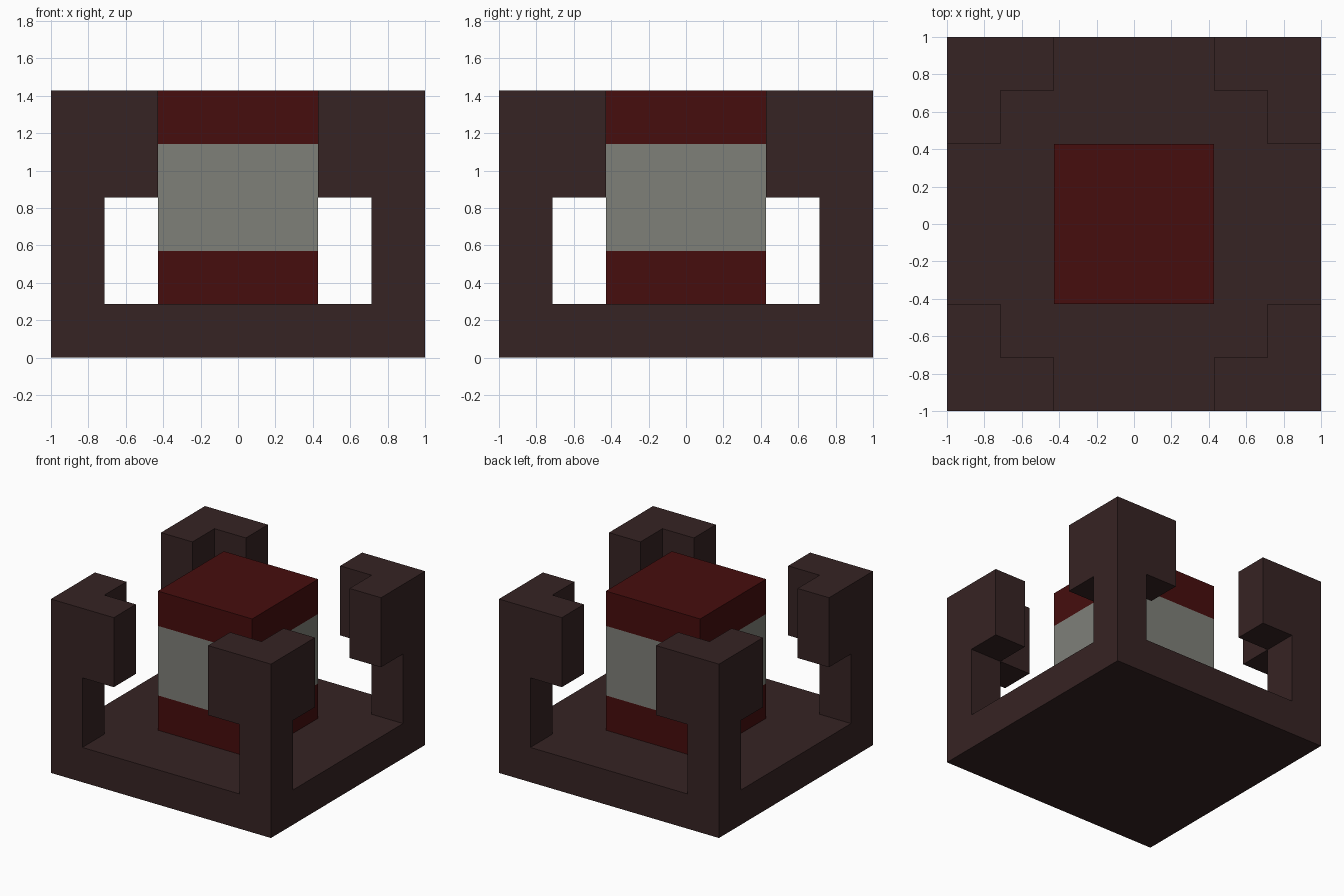
import bpy, bmesh
from mathutils import Vector

if "Cube" in bpy.data.objects:
    bpy.data.objects.remove(bpy.data.objects["Cube"], do_unlink=True)

U = 2 / 7  # one block; the model is 7 x 7 x 5 blocks


def material(name, rgb):
    m = bpy.data.materials.new(name)
    m.use_nodes = True
    m.diffuse_color = (*rgb, 1)
    m.node_tree.nodes["Principled BSDF"].inputs["Base Color"].default_value = (*rgb, 1)
    return m


BROWN = material("dark brown", (0.037, 0.017, 0.017))
RED = material("dark red", (0.061, 0.004, 0.004))
GREY = material("warm grey", (0.212, 0.216, 0.191))


def finish(bm, name, mats):
    mesh = bpy.data.meshes.new(name)
    bm.to_mesh(mesh)
    bm.free()
    for m in mats:
        mesh.materials.append(m)
    obj = bpy.data.objects.new(name, mesh)
    bpy.context.collection.objects.link(obj)
    return obj


def filled(x, y, z):
    """Blocks of the frame: floor slab, corner posts and their L-shaped caps."""
    a, b = abs(x), abs(y)
    if max(a, b) > 3 or not 0 <= z <= 4:
        return False
    if z == 0:
        return True
    post = a == 3 and b == 3
    cap = z >= 3 and max(a, b) == 3 and min(a, b) >= 2
    return post or cap


# Frame: keep only the outer skin of the blocks, then merge flat areas
bm = bmesh.new()
axes = [Vector((1, 0, 0)), Vector((0, 1, 0)), Vector((0, 0, 1))]
for x in range(-3, 4):
    for y in range(-3, 4):
        for z in range(5):
            if not filled(x, y, z):
                continue
            centre = Vector((x, y, z + 0.5))
            for i, axis in enumerate(axes):
                u, v = axes[(i + 1) % 3] / 2, axes[(i + 2) % 3] / 2
                for s in (1, -1):
                    n = axis * s
                    if filled(x + int(n.x), y + int(n.y), z + int(n.z)):
                        continue
                    c = centre + n / 2
                    ring = [c - u - v, c + u - v, c + u + v, c - u + v][::s]
                    bm.faces.new([bm.verts.new(p * U) for p in ring])
bmesh.ops.remove_doubles(bm, verts=bm.verts, dist=0.001)
bmesh.ops.dissolve_limit(bm, angle_limit=0.02, verts=bm.verts, edges=bm.edges)
bm.normal_update()

# Small grey patch with clipped corners, inset in the underside
under = min(bm.faces, key=lambda f: f.calc_center_median().z)
bmesh.ops.inset_region(bm, faces=[under], thickness=1 - U / 2)
bmesh.ops.bevel(bm, geom=list(under.verts), offset=0.025, segments=1, affect='VERTICES')
bm.normal_update()
for f in bm.faces:
    c = f.calc_center_median()
    if abs(c.z) < 0.001 and c.xy.length < 0.02 and f.calc_area() < 0.1:
        f.material_index = 1
finish(bm, "frame", [BROWN, GREY])


# Core: one block column with grey middle between red bands
bm = bmesh.new()
bmesh.ops.create_cube(bm, size=1)
bmesh.ops.scale(bm, vec=(3 * U, 3 * U, 4 * U), verts=bm.verts)
bmesh.ops.translate(bm, vec=(0, 0, 3 * U), verts=bm.verts)
for level in (2, 4):
    bmesh.ops.bisect_plane(bm, geom=bm.verts[:] + bm.edges[:] + bm.faces[:],
                           plane_co=(0, 0, level * U), plane_no=(0, 0, 1))
for f in bm.faces:
    f.material_index = int(2 * U < f.calc_center_median().z < 4 * U)
finish(bm, "core", [RED, GREY])
